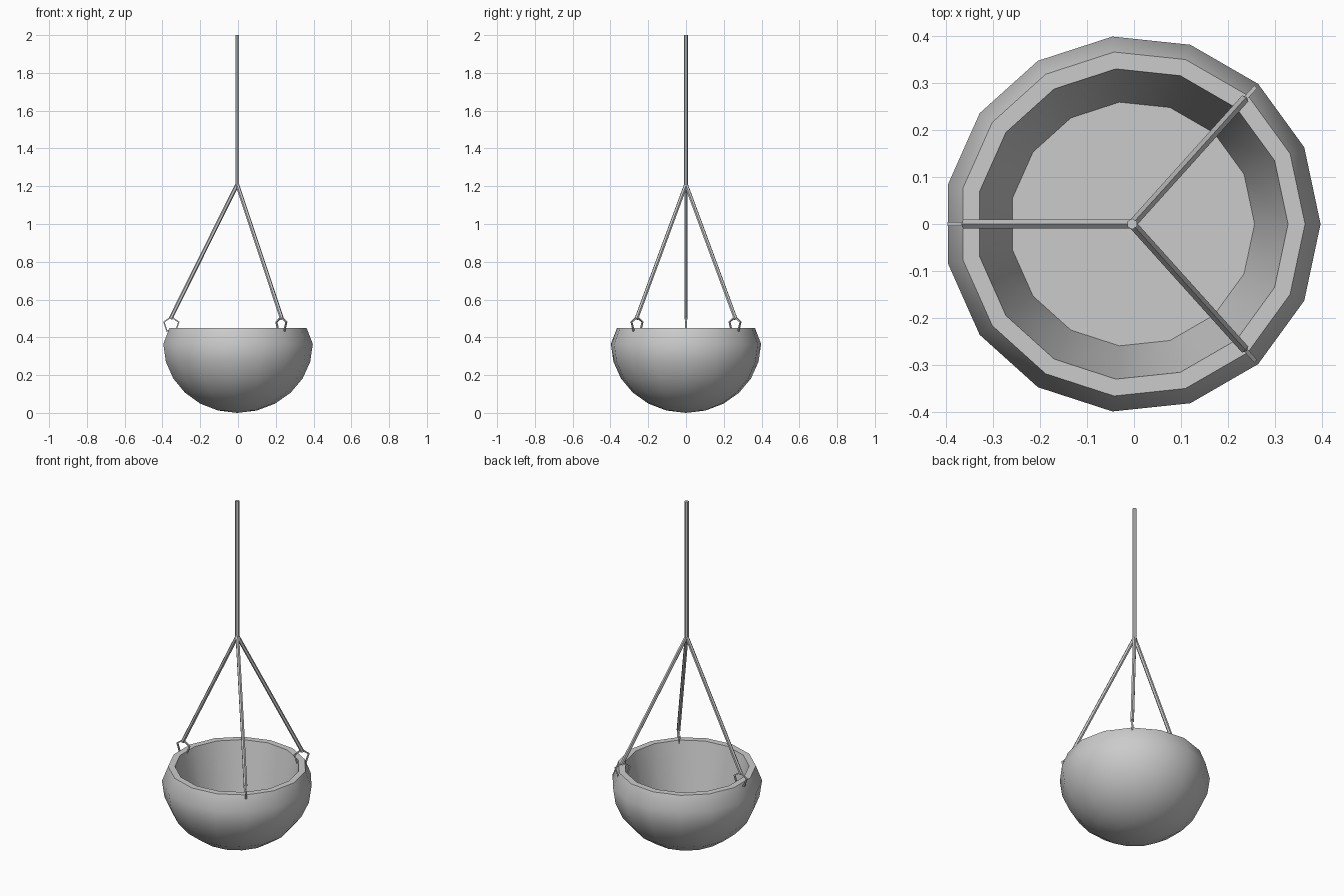
import bpy, bmesh, math
from mathutils import Vector

if "Cube" in bpy.data.objects:
    bpy.data.objects.remove(bpy.data.objects["Cube"])

CX = -0.004          # the 15-sided bowl is centred on its bounding box
SIDES = 15


def finish(bm, name, angle=None):
    bmesh.ops.recalc_face_normals(bm, faces=bm.faces)
    me = bpy.data.meshes.new(name)
    bm.to_mesh(me)
    bm.free()
    ob = bpy.data.objects.new(name, me)
    ob.location.x = CX
    bpy.context.collection.objects.link(ob)
    if angle:
        bpy.ops.object.select_all(action='DESELECT')
        ob.select_set(True)
        bpy.context.view_layer.objects.active = ob
        bpy.ops.object.shade_smooth_by_angle(angle=math.radians(angle))
    return ob


def rod(name, a, b, radius, sides=6):
    a, b = Vector(a), Vector(b)
    bm = bmesh.new()
    bmesh.ops.create_cone(bm, cap_ends=True, segments=sides,
                          radius1=radius, radius2=radius, depth=(b - a).length)
    rot = (b - a).to_track_quat('Z', 'Y').to_matrix()
    bmesh.ops.rotate(bm, verts=bm.verts, matrix=rot)
    bmesh.ops.translate(bm, verts=bm.verts, vec=(a + b) / 2)
    return finish(bm, name)


# Bowl: rounded outside, flat rim, tapered inside wall and flat floor
bm = bmesh.new()
profile = [(0.4 * math.cos(math.radians(t)), 0.365 * (1 - math.sin(math.radians(t))))
           for t in range(75, -1, -15)]
profile += [(0.367, 0.45), (0.331, 0.45), (0.26, 0.13)]
rings = [[bm.verts.new((r * math.cos(i * math.tau / SIDES),
                        r * math.sin(i * math.tau / SIDES), z))
          for i in range(SIDES)] for r, z in profile]
for lo, hi in zip(rings, rings[1:]):
    for i in range(SIDES):
        j = (i + 1) % SIDES
        bm.faces.new((lo[i], lo[j], hi[j], hi[i]))
tip = bm.verts.new((0, 0, 0))
for i in range(SIDES):
    bm.faces.new((tip, rings[0][(i + 1) % SIDES], rings[0][i]))
bm.faces.new(rings[-1])
finish(bm, "bowl", 32)


def hook(name, ang):
    # five-sided ring standing radially, its lower edge sunk into the rim
    bm = bmesh.new()
    d = Vector((math.cos(ang), math.sin(ang), 0))
    n = Vector((-math.sin(ang), math.cos(ang), 0))
    up = Vector((0, 0, 1))
    loops = []
    for k in range(5):
        t = k * math.tau / 5
        out = d * math.sin(t) + up * math.cos(t)
        c = d * 0.349 + up * 0.468 + out * 0.041
        loops.append([bm.verts.new(c + (out * math.cos(s) + n * math.sin(s)) * 0.006)
                      for s in (math.pi / 4 + q * math.pi / 2 for q in range(4))])
    for k in range(5):
        a, b = loops[k], loops[(k + 1) % 5]
        for q in range(4):
            p = (q + 1) % 4
            bm.faces.new((a[q], a[p], b[p], b[q]))
    finish(bm, name)


# Three hooks and sloping cords, then the single cord going up
for i, deg in enumerate((180, 48, -48), 1):
    a = math.radians(deg)
    hook(f"rim_hook_{i}", a)
    rod(f"sling_cord_{i}", (0.354 * math.cos(a), 0.354 * math.sin(a), 0.497),
        (0, 0, 1.21), 0.0105)
rod("hanging_cord", (0, 0, 1.2), (0, 0, 2), 0.0115)
